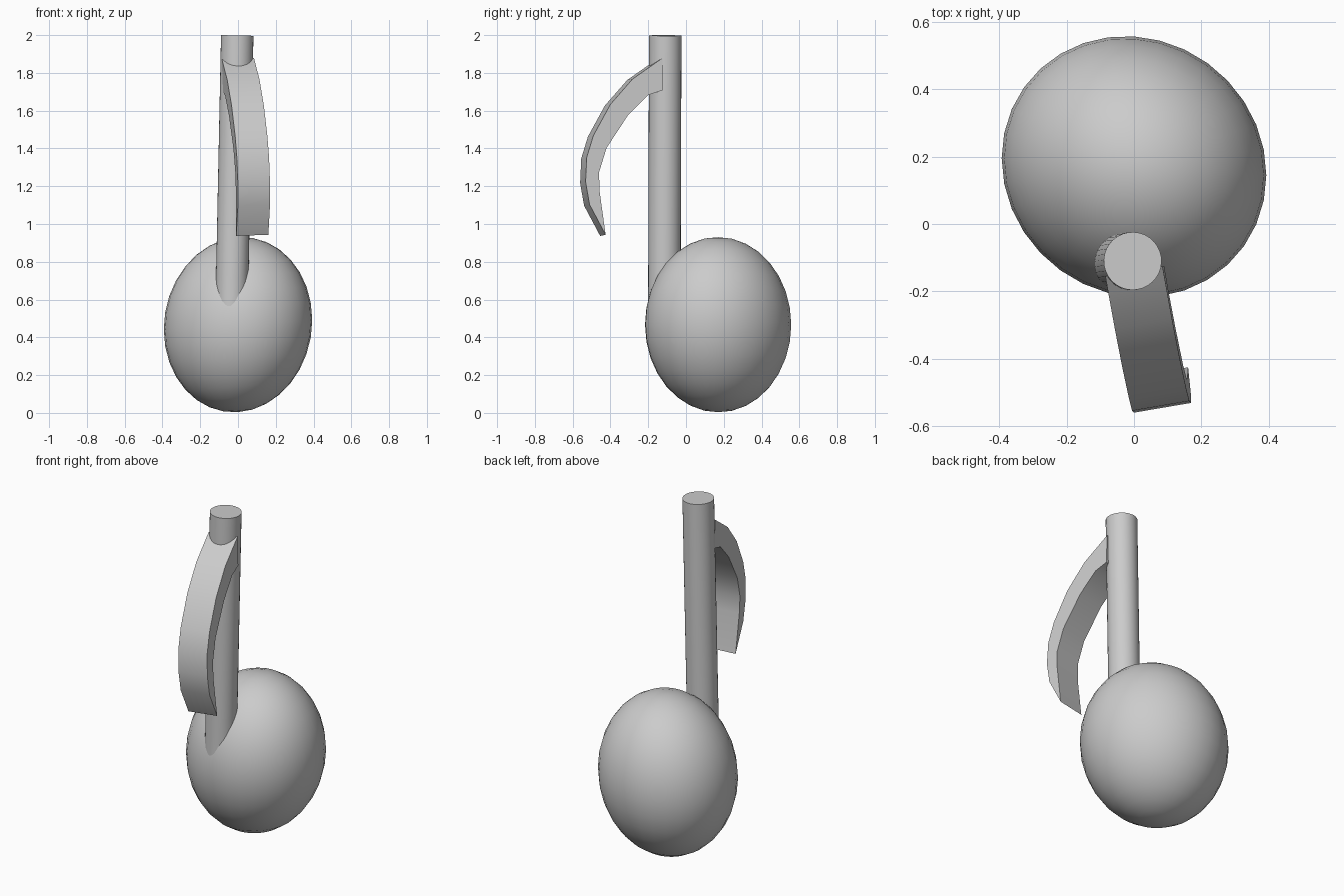
import bpy, bmesh
from mathutils import Matrix, Vector

cube = bpy.data.objects.get("Cube")
if cube:
    bpy.data.objects.remove(cube, do_unlink=True)

grey = bpy.data.materials.new("plain grey")
grey.use_nodes = True
grey.diffuse_color = (0.6, 0.6, 0.6, 1)
grey.node_tree.nodes["Principled BSDF"].inputs["Base Color"].default_value = (0.6, 0.6, 0.6, 1)


def finish(name, bm, angle):
    bmesh.ops.recalc_face_normals(bm, faces=bm.faces)
    mesh = bpy.data.meshes.new(name)
    bm.to_mesh(mesh)
    bm.free()
    mesh.materials.append(grey)
    obj = bpy.data.objects.new(name, mesh)
    bpy.context.collection.objects.link(obj)
    bpy.ops.object.select_all(action='DESELECT')
    obj.select_set(True)
    bpy.context.view_layer.objects.active = obj
    bpy.ops.object.shade_smooth_by_angle(angle=angle)
    return obj


# Note head: a slightly leaning egg-shaped ball
bm = bmesh.new()
lean = Matrix(((0.393, 0, 0, 0),
               (-0.025, 0.387, 0, 0.17),
               (0.025, 0, 0.463, 0.467),
               (0, 0, 0, 1)))
bmesh.ops.create_uvsphere(bm, u_segments=32, v_segments=16, radius=1, matrix=lean)
finish("note_head", bm, 0.7)

# Stem: a thin cylinder leaning a little, with its foot inside the head
foot, tip = Vector((-0.036, -0.115, 0.45)), Vector((-0.004, -0.11, 1.998))
axis = tip - foot
place = Matrix.Translation((foot + tip) / 2) @ axis.to_track_quat('Z', 'Y').to_matrix().to_4x4()
bm = bmesh.new()
bmesh.ops.create_cone(bm, cap_ends=True, segments=32, radius1=0.086, radius2=0.086,
                      depth=axis.length, matrix=place)
finish("stem", bm, 0.7)

# Flag: a curved, tapering band swept sideways across the stem's width
outer = [(-0.14, 1.875), (-0.19, 1.84), (-0.297, 1.765), (-0.415, 1.63), (-0.505, 1.465),
         (-0.54, 1.35), (-0.546, 1.22), (-0.525, 1.10), (-0.44, 0.94)]
inner = [(-0.14, 1.705), (-0.215, 1.68), (-0.32, 1.575), (-0.435, 1.40),
         (-0.475, 1.27), (-0.472, 1.17)]
half = Vector((0.085, 0.0145, 0.003))
bm = bmesh.new()
sides = []
for sign in (-1, 1):
    ring = []
    for y, z in outer + inner[::-1]:
        x = -0.005 - 0.16 * (y + 0.11) + 0.03 * (1.87 - z)
        ring.append(bm.verts.new(Vector((x, y, z)) + sign * half))
    sides.append(ring)
    bm.faces.new(ring)
count = len(sides[0])
for i in range(count):
    j = (i + 1) % count
    bm.faces.new((sides[0][i], sides[0][j], sides[1][j], sides[1][i]))
finish("flag", bm, 0.52)
